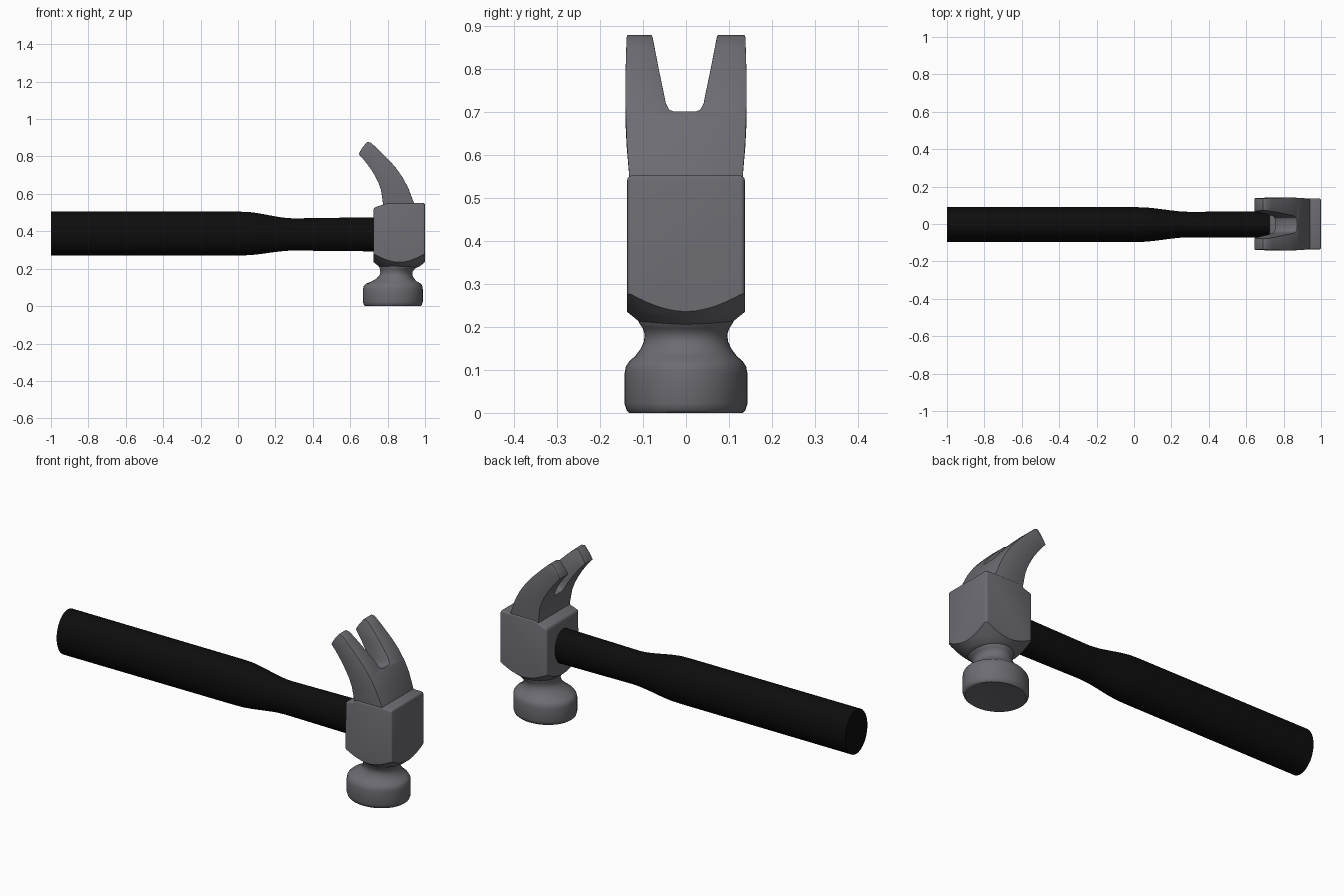
import bpy, bmesh, math
from mathutils import Vector

if "Cube" in bpy.data.objects:
    bpy.data.objects.remove(bpy.data.objects["Cube"])


def material(name, rgb):
    m = bpy.data.materials.new(name)
    m.diffuse_color = (*rgb, 1)
    m.use_nodes = True
    m.node_tree.nodes["Principled BSDF"].inputs["Base Color"].default_value = m.diffuse_color
    return m


STEEL = material("grey steel", (0.15, 0.15, 0.17))
GRIP = material("black grip", (0.004, 0.004, 0.004))


def loft(name, rings, mat):
    """Skin a list of equal-length closed rings and cap both ends."""
    bm = bmesh.new()
    rows = [[bm.verts.new(p) for p in ring] for ring in rings]
    n = len(rows[0])
    for a, b in zip(rows, rows[1:]):
        for i in range(n):
            j = (i + 1) % n
            bm.faces.new((a[i], a[j], b[j], b[i]))
    bm.faces.new(rows[0])
    bm.faces.new(rows[-1])
    bmesh.ops.recalc_face_normals(bm, faces=bm.faces[:])
    me = bpy.data.meshes.new(name)
    bm.to_mesh(me)
    bm.free()
    me.materials.append(mat)
    ob = bpy.data.objects.new(name, me)
    bpy.context.collection.objects.link(ob)
    return ob


def activate(ob):
    bpy.ops.object.select_all(action='DESELECT')
    ob.select_set(True)
    bpy.context.view_layer.objects.active = ob


def smooth(ob, angle=35):
    activate(ob)
    bpy.ops.object.shade_smooth_by_angle(angle=math.radians(angle))


def bevel(ob, width, segments=3):
    activate(ob)
    m = ob.modifiers.new("bevel", 'BEVEL')
    m.width, m.segments = width, segments
    m.limit_method, m.angle_limit = 'ANGLE', math.radians(35)
    bpy.ops.object.modifier_apply(modifier=m.name)


def boolean(ob, cutter, operation):
    cutter.hide_render = True
    activate(ob)
    m = ob.modifiers.new("cut", 'BOOLEAN')
    m.object, m.operation, m.solver = cutter, operation, 'EXACT'
    bpy.ops.object.modifier_apply(modifier=m.name)
    bpy.data.objects.remove(cutter)


def ellipse_z(cx, rx, ry, z, n=40):
    return [(cx + rx * math.cos(t), ry * math.sin(t), z)
            for t in (2 * math.pi * i / n for i in range(n))]


def ellipse_x(x, ry, rz, cz, n=40):
    return [(x, -0.003 + ry * math.cos(t), cz + rz * math.sin(t))
            for t in (2 * math.pi * i / n for i in range(n))]


# Handle: oval bar, thick grip easing into a slimmer shaft
stations = [(-1, 0.093, 0.118, 0.388), (0, 0.093, 0.117, 0.388)]
for k in range(1, 9):
    t = k / 8
    s = t * t * (3 - 2 * t)
    stations.append((0.02 + 0.28 * t, 0.093 - 0.025 * s, 0.117 - 0.031 * s, 0.388 - 0.005 * s))
stations.append((0.80, 0.071, 0.092, 0.384))
handle = loft("handle", [ellipse_x(*s) for s in stations], GRIP)
smooth(handle)

# Head block: side profile extruded across, underside trimmed to a cone
outline = [(0.724, 0.18), (1.0, 0.18), (1.0, 0.552), (0.80, 0.552), (0.724, 0.525)]
block = loft("head_block", [[(x, y, z) for x, z in outline] for y in (-0.137, 0.137)], STEEL)
bevel(block, 0.012)
cone = loft("cone_cutter", [ellipse_z(0.862, r, r, z, 64) for r, z in
            [(0.085, 0.203), (0.11, 0.213), (0.137, 0.235), (0.20, 0.285), (0.30, 0.36), (0.30, 0.7)]], STEEL)
boolean(block, cone, 'INTERSECT')
smooth(block, 25)

# Striking face and neck: centre x, radius x, radius y, height
bell = [(0.828, 0.135, 0.12, 0.002), (0.828, 0.148, 0.132, 0.0), (0.828, 0.155, 0.138, 0.006),
        (0.828, 0.160, 0.143, 0.022), (0.828, 0.160, 0.143, 0.09), (0.829, 0.157, 0.140, 0.107),
        (0.831, 0.147, 0.132, 0.120), (0.836, 0.120, 0.118, 0.132), (0.841, 0.100, 0.106, 0.148),
        (0.845, 0.088, 0.098, 0.165), (0.847, 0.086, 0.096, 0.182), (0.851, 0.092, 0.101, 0.197),
        (0.858, 0.103, 0.110, 0.211), (0.860, 0.103, 0.110, 0.26)]
face = loft("striking_face", [ellipse_z(c, rx, ry, z) for c, rx, ry, z in bell], STEEL)
smooth(face, 50)

# Claw: inner x, z, outer x, z, half width
claw_path = [(0.775, 0.50, 0.955, 0.50, 0.129), (0.775, 0.55, 0.941, 0.55, 0.132),
             (0.765, 0.62, 0.911, 0.63, 0.138), (0.751, 0.66, 0.882, 0.685, 0.140),
             (0.733, 0.695, 0.845, 0.738, 0.141), (0.712, 0.73, 0.811, 0.777, 0.141),
             (0.690, 0.76, 0.775, 0.813, 0.140), (0.668, 0.788, 0.740, 0.847, 0.139),
             (0.645, 0.813, 0.710, 0.874, 0.138), (0.664, 0.846, 0.690, 0.878, 0.137)]
claw = loft("claw", [[(a, -w, b), (c, -w, d), (c, w, d), (a, w, b)]
                     for a, b, c, d, w in claw_path], STEEL)

# Nail notch: rounded V cut running down toward the handle side... tilted with the claw
half = [(0.024, 0.700), (0.036, 0.706), (0.044, 0.725), (0.060, 0.83), (0.075, 0.94), (0.09, 1.1)]
vee = half + [(-y, z) for y, z in reversed(half)]
notch = loft("notch_cutter", [[(x, y - 0.003, z + 0.4 * (x - 0.87)) for y, z in vee]
                              for x in (0.5, 1.1)], STEEL)
boolean(claw, notch, 'DIFFERENCE')
bevel(claw, 0.006, 2)
smooth(claw, 35)
